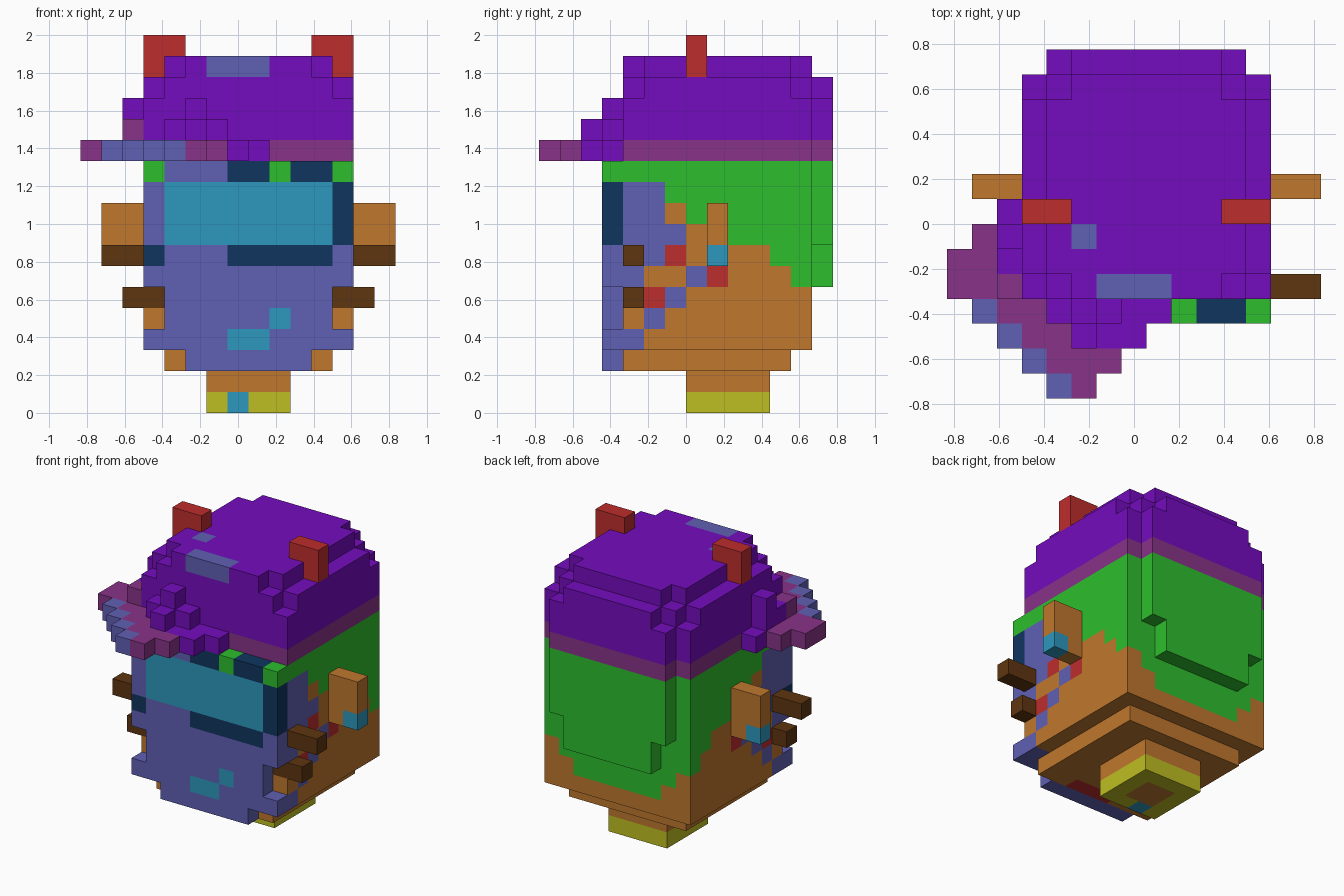
import bpy, bmesh
from mathutils import Vector

if "Cube" in bpy.data.objects:
    bpy.data.objects.remove(bpy.data.objects["Cube"], do_unlink=True)

U = 2 / 18                                   # edge length of one block
ORIGIN = Vector((-7.5, -7, 0))               # grid corner in blocks


def linear(h):
    out = []
    for n in (0, 2, 4):
        c = int(h[n:n + 2], 16) / 255
        out.append(c / 12.92 if c <= 0.04045 else ((c + 0.055) / 1.055) ** 2.4)
    return (*out, 1)


# Materials, keyed by a letter
COLOURS = dict(P=("purple", "740CBE"), M=("plum", "883388"), G=("green", "2DBE2D"),
               O=("orange", "BF772D"), B=("periwinkle", "6060B5"), C=("cyan", "2D98BE"),
               D=("navy", "0F355F"), N=("brown", "5F3510"), Y=("yellow", "BEBE22"),
               R=("red", "BE2D2D"))
MATS = {}
for key, (label, code) in COLOURS.items():
    m = bpy.data.materials.new(label)
    m.use_nodes = True
    m.diffuse_color = linear(code)
    m.node_tree.nodes["Principled BSDF"].inputs["Base Color"].default_value = linear(code)
    MATS[key] = m


def part(name, boxes, paint):
    """Boxes are (x0, x1, y0, y1, z0, z1) in blocks; paint is a letter, or a
    rule (side, i, j, k) -> letter applied to every block face."""
    bm = bmesh.new()
    used = []
    for box in boxes:
        lo, hi = box[0::2], box[1::2]
        for axis in range(3):
            a, b = (axis + 1) % 3, (axis + 2) % 3
            for sign in (-1, 1):
                step_a = hi[a] - lo[a] if isinstance(paint, str) else 1
                step_b = hi[b] - lo[b] if isinstance(paint, str) else 1
                for p in range(lo[a], hi[a], step_a):
                    for q in range(lo[b], hi[b], step_b):
                        cell = [0, 0, 0]
                        cell[axis] = lo[axis] if sign < 0 else hi[axis] - 1
                        cell[a], cell[b] = p, q
                        verts = []
                        for da, db in ((0, 0), (step_a, 0), (step_a, step_b), (0, step_b)):
                            co = Vector(cell)
                            co[axis] = lo[axis] if sign < 0 else hi[axis]
                            co[a] += da
                            co[b] += db
                            verts.append(bm.verts.new((co + ORIGIN) * U))
                        face = bm.faces.new(verts if sign > 0 else verts[::-1])
                        side = ("-" if sign < 0 else "+") + "xyz"[axis]
                        key = paint if isinstance(paint, str) else paint(side, *cell)
                        if key not in used:
                            used.append(key)
                        face.material_index = used.index(key)
        # weld each box on its own so touching boxes stay separate shells
        bm.verts.ensure_lookup_table()
        bmesh.ops.remove_doubles(bm, verts=bm.verts[-sum(1 for f in bm.faces for _ in f.verts):]
                                 if len(boxes) == 1 else [], dist=1e-5)
    me = bpy.data.meshes.new(name)
    bm.to_mesh(me)
    bm.free()
    for key in used:
        me.materials.append(MATS[key])
    ob = bpy.data.objects.new(name, me)
    bpy.context.collection.objects.link(ob)
    return ob


def pair(name, boxes, paint):
    """The same part on both sides of the body's middle, x = 8."""
    part("left_" + name, boxes, paint)
    flipped = [(16 - b[1], 16 - b[0], *b[2:]) for b in boxes]
    rule = paint if isinstance(paint, str) else lambda s, i, j, k: paint(s, 15 - i, j, k)
    part("right_" + name, flipped, rule)


# Body: side pattern by rows from bottom to top, front to back
SIDE = ["BOOOOOOOO", "OBOOOOOOO", "NRBOOOOOO", "BOOBROOOG", "BBROOOOGG",
        "BBBOOGGGG", "BBOGGGGGG", "BBGGGGGGG", "GGGGGGGGG"]


def body_paint(side, i, j, k):
    if side[1] == "x":
        return SIDE[k - 3][j - 4]
    if side == "+y":
        return "G" if k >= 6 - min(2, i - 3, 12 - i) else "O"
    if side == "-y":
        return "N" if k == 5 else "O"
    if side == "-z" and j == 4 and i in (3, 12):
        return "B"
    return "O"


part("body", [(3, 13, 4, 13, 3, 12)], body_paint)
part("body_underside", [(4, 12, 4, 12, 2, 3)],
     lambda s, i, j, k: "R" if s == "-z" and j == 4 and 7 <= i < 10 else "O")

# Foot
part("foot_top", [(6, 10, 7, 11, 1, 2)], "O")


def foot_paint(side, i, j, k):
    if side in ("-y", "-z") and i == 7 and j == 7:
        return "C"
    return "O" if side == "-z" and i in (7, 8) and j in (8, 9) else "Y"


part("foot", [(6, 10, 7, 11, 0, 1)], foot_paint)


# Face: one block thick, with visor, brow and mouth
def jaw_paint(side, i, j, k):
    mouth = (k == 3 and i in (7, 8)) or (k == 4 and i == 9)
    return "C" if side == "-y" and mouth else "B"


part("jaw", [(5, 11, 3, 4, 2, 3), (3, 13, 3, 4, 3, 4), (4, 12, 3, 4, 4, 6),
             (3, 13, 3, 4, 6, 7)], jaw_paint)
part("cheeks", [(3, 13, 3, 4, 7, 8)],
     lambda s, i, j, k: "D" if s != "+x" and (i == 3 or 7 <= i < 12) else "B")
part("visor", [(4, 12, 3, 4, 8, 11)], "C")
part("visor_right_frame", [(3, 4, 3, 4, 8, 11)], "B")
part("visor_left_frame", [(12, 13, 3, 4, 8, 11)], "D")
part("brow", [(3, 13, 3, 4, 11, 12)], lambda s, i, j, k: "GBBBDDGDDG"[i - 3])

# Arms and handles
pair("upper_arm", [(13, 15, 4, 5, 7, 8)], "N")
pair("lower_arm", [(13, 14, 4, 5, 5, 6)], "N")
pair("handle", [(13, 15, 8, 9, 7, 10)],
     lambda s, i, j, k: "C" if i == 14 and k == 7 else "O")

# Back panel below the hat
part("back_panel", [(4, 12, 13, 14, 8, 12), (5, 11, 13, 14, 6, 8)], "G")

# Hat
part("hat_band", [(3, 13, 4, 13, 12, 13), (4, 12, 13, 14, 12, 13)], "M")
part("hat", [(3, 13, 4, 13, 13, 15), (4, 12, 13, 14, 13, 15),
             (3, 13, 5, 12, 15, 16), (4, 12, 4, 13, 15, 16), (5, 11, 13, 14, 15, 16)], "P")


def crown_paint(side, i, j, k):
    badge = side in ("-y", "+z") and j == 4 and 6 <= i < 9
    return "B" if badge or (side == "+z" and (i, j) == (5, 6)) else "P"


part("hat_crown", [(5, 11, 4, 13, 16, 17), (4, 5, 5, 12, 16, 17),
                   (11, 12, 5, 12, 16, 17)], crown_paint)
part("hat_front_bumps", [(4, 9, 3, 4, 12, 13), (4, 7, 3, 4, 13, 14), (5, 6, 3, 4, 14, 15),
                         (5, 8, 2, 3, 12, 13), (5, 6, 2, 3, 13, 14)], "P")
part("hat_side_bumps", [(2, 3, 7, 8, 12, 13), (2, 3, 5, 7, 13, 14), (2, 3, 6, 7, 14, 15)], "P")

# Brim, set diagonally, with a stepped trim
part("brim", [(0, 1, 4, 6, 12, 13), (1, 2, 4, 7, 12, 13), (2, 3, 3, 7, 12, 13),
              (3, 4, 2, 4, 12, 13), (4, 5, 1, 3, 12, 13), (5, 6, 0, 2, 12, 13),
              (6, 7, 1, 2, 12, 13), (2, 3, 4, 5, 13, 14)], "M")
part("brim_trim", [(n, n + 1, 4 - n, 5 - n, 12, 13) for n in range(1, 5)], "B")

# Horns
pair("horn", [(11, 13, 7, 8, 16, 18)], "R")
